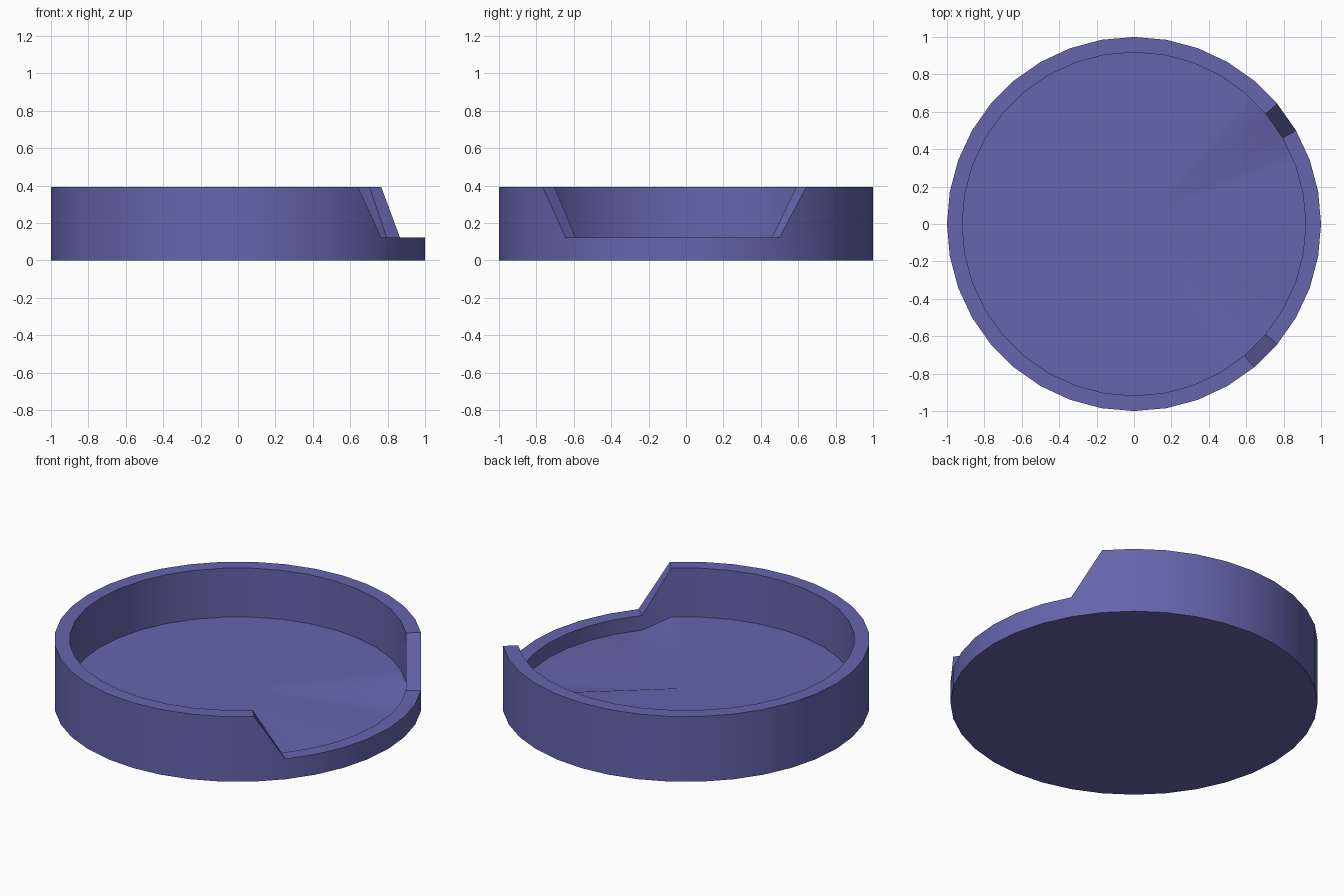
import bpy, bmesh, math

if "Cube" in bpy.data.objects:
    bpy.data.objects.remove(bpy.data.objects["Cube"])

SIDES = 36
R_OUT, R_IN = 1.0, 0.918
RIM, LIP = 0.392, 0.122          # full wall height, lowered lip height
FLOOR, FLOOR_LOW = 0.098, 0.033  # floor level, floor edge beside the lip

bm = bmesh.new()


def ring(radius, high, low):
    """Ring of vertices, lowered across the gap from -40 to 30 degrees."""
    verts = []
    for i in range(SIDES):
        a = 2 * math.pi * i / SIDES
        in_gap = i <= 3 or i >= SIDES - 4
        verts.append(bm.verts.new((radius * math.cos(a), radius * math.sin(a),
                                   low if in_gap else high)))
    return verts


def bridge(a, b):
    for i in range(SIDES):
        j = (i + 1) % SIDES
        bm.faces.new((a[i], a[j], b[j], b[i]))


# Outer wall, rim and inner wall
base = ring(R_OUT, 0, 0)
rim_out = ring(R_OUT, RIM, LIP)
rim_in = ring(R_IN, RIM, LIP)
floor = ring(R_IN, FLOOR, FLOOR_LOW)
bridge(base, rim_out)
bridge(rim_out, rim_in)
bridge(rim_in, floor)

# Floor fan that dips towards the gap, and flat underside
centre = bm.verts.new((0, 0, FLOOR))
for i in range(SIDES):
    bm.faces.new((floor[i], floor[(i + 1) % SIDES], centre))
bm.faces.new(base[::-1])
bmesh.ops.recalc_face_normals(bm, faces=bm.faces)

mesh = bpy.data.meshes.new("round_tray")
bm.to_mesh(mesh)
bm.free()
tray = bpy.data.objects.new("round_tray", mesh)
bpy.context.collection.objects.link(tray)

mat = bpy.data.materials.new("violet_blue")
mat.diffuse_color = (0.13, 0.13, 0.42, 1)
mat.use_nodes = True
mat.node_tree.nodes["Principled BSDF"].inputs["Base Color"].default_value = mat.diffuse_color
mesh.materials.append(mat)

bpy.context.view_layer.objects.active = tray
tray.select_set(True)
bpy.ops.object.shade_smooth_by_angle(angle=math.radians(30))
